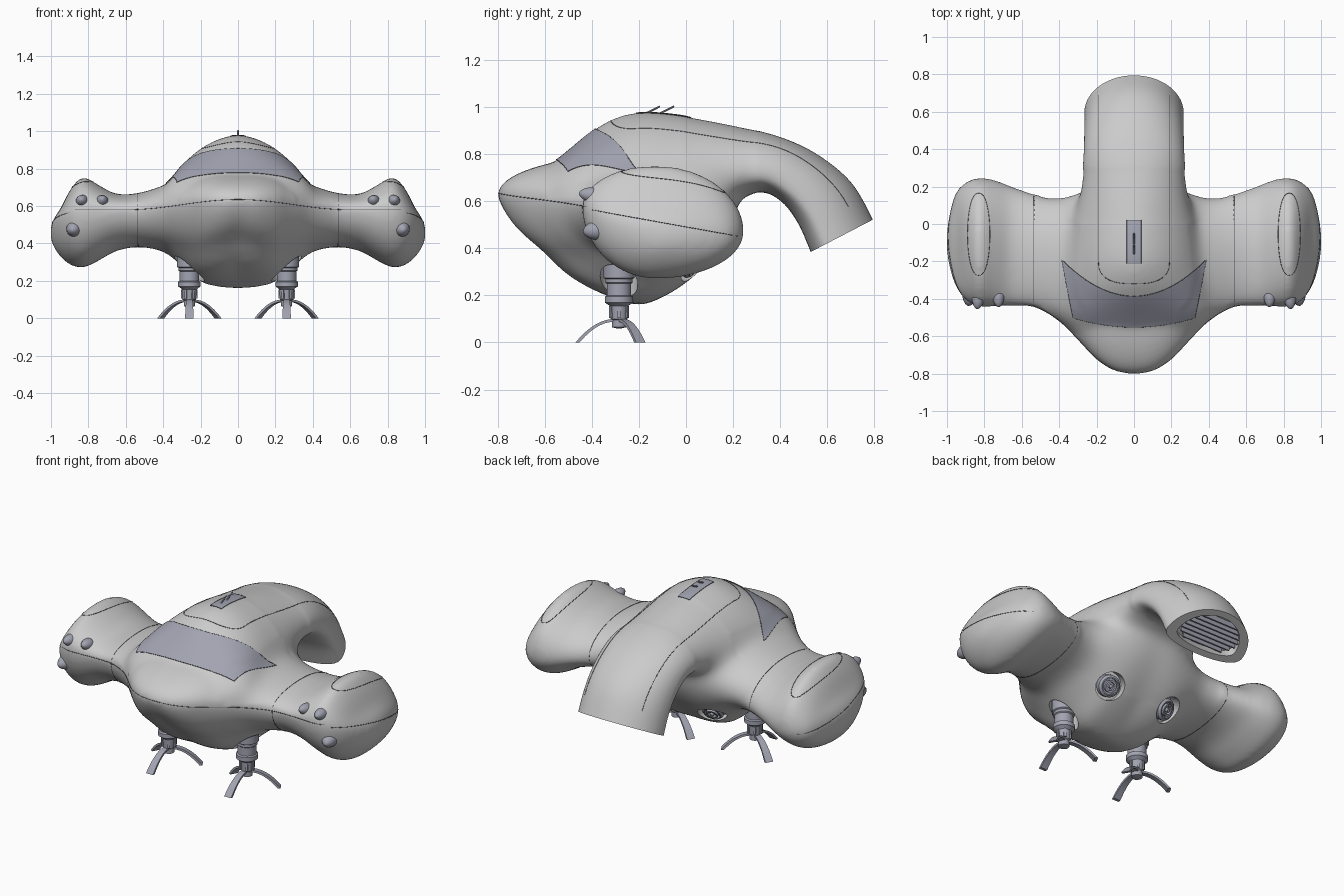
import bpy, bmesh
from math import sin, cos, pi, radians, exp
from mathutils import Vector, Matrix
from mathutils.bvhtree import BVHTree

if "Cube" in bpy.data.objects:
    bpy.data.objects.remove(bpy.data.objects["Cube"])


def material(name, rgb):
    m = bpy.data.materials.new(name)
    m.diffuse_color = (*rgb, 1)
    m.use_nodes = True
    m.node_tree.nodes["Principled BSDF"].inputs["Base Color"].default_value = m.diffuse_color
    return m


METAL = material("blue_grey", (0.36, 0.37, 0.44))
DARK = material("dark_grey", (0.12, 0.12, 0.14))


def finish(name, bm, mat=None, angle=35):
    bmesh.ops.recalc_face_normals(bm, faces=bm.faces[:])
    me = bpy.data.meshes.new(name)
    bm.to_mesh(me)
    bm.free()
    me.shade_smooth()
    me.set_sharp_from_angle(angle=radians(angle))
    if mat:
        me.materials.append(mat)
    ob = bpy.data.objects.new(name, me)
    bpy.context.collection.objects.link(ob)
    return ob


def bake(ob):
    dg = bpy.context.evaluated_depsgraph_get()
    bm = bmesh.new()
    bm.from_mesh(bpy.data.meshes.new_from_object(ob.evaluated_get(dg)))
    bpy.data.objects.remove(ob)
    return bm


def spline(rows, n):
    out = []
    for i in range(len(rows) - 1):
        a, b, c, d = rows[max(i - 1, 0)], rows[i], rows[i + 1], rows[min(i + 2, len(rows) - 1)]
        for k in range(n):
            t = k / n
            out.append([q + .5 * t * (r - p + t * (2 * p - 5 * q + 4 * r - s + t * (3 * (q - r) + s - p)))
                        for p, q, r, s in zip(a, b, c, d)])
    return out + [list(rows[-1])]


def power(v, p):
    return abs(v) ** (2 / p) * (1 if v >= 0 else -1)


def loft(bm, rings):
    rs = [[bm.verts.new(p) for p in r] for r in rings]
    n = len(rs[0])
    for a, b in zip(rs, rs[1:]):
        for i in range(n):
            bm.faces.new((a[i], a[(i + 1) % n], b[(i + 1) % n], b[i]))
    bm.faces.new(rs[0])
    bm.faces.new(rs[-1][::-1])


def lathe(bm, profile, mat=Matrix(), seg=28):
    loft(bm, [[mat @ Vector((r * cos(2 * pi * i / seg), r * sin(2 * pi * i / seg), z))
               for i in range(seg)] for r, z in profile])


# Hull and wing pods: x, front y, front z, mid y, top z, back y, back z, bottom z
WING = [(0, -.803, .63, -.2, .80, .22, .6, .158), (.1, -.788, .63, -.2, .80, .22, .6, .167),
        (.2, -.725, .63, -.2, .785, .2, .58, .195), (.3, -.62, .62, -.2, .745, .17, .55, .28),
        (.4, -.52, .61, -.19, .71, .14, .52, .355), (.53, -.445, .59, -.17, .67, .16, .5, .38),
        (.65, -.435, .585, -.15, .665, .2, .48, .36), (.75, -.44, .58, -.14, .715, .237, .47, .305),
        (.83, -.44, .58, -.13, .755, .247, .47, .270), (.895, -.41, .56, -.12, .69, .225, .46, .285),
        (.95, -.34, .54, -.1, .585, .17, .46, .33), (.987, -.23, .5, -.1, .53, .05, .46, .385),
        (1.003, -.12, .47, -.1, .48, -.07, .45, .43)]


def wing_ring(row, n=64):
    x, yf, zf, ym, zt, yb, zb, zl = row
    k = min(1, abs(x) / .45)
    pts = []
    for i in range(n):
        c, s = cos(2 * pi * i / n), sin(2 * pi * i / n)
        ye, ze = (yb, zb) if c > 0 else (yf, zf)
        p = 2 if s >= 0 else (1.5 if c > 0 else 1.4) * (1 - k) + 2 * k
        u, v = abs(power(c, p)), abs(power(s, p))
        y, z = ym + (ye - ym) * u, ze + ((zt if s >= 0 else zl) - ze) * v
        if s < 0 and c < 0:  # slight chin hollow under the nose
            z += (1 - k * k) * .025 * exp(-((y - yf - .17) / .08) ** 2)
        pts.append((x, y, z))
    return pts


half = spline(WING, 5)
rows = [[-r[0]] + r[1:] for r in half[:0:-1]] + half
bm = bmesh.new()
loft(bm, [wing_ring(r) for r in rows])

# Canopy ridge and hooked tail: top y, top z, bottom y, bottom z, half width, roundness
TAIL = [(-.64, .70, -.58, .56, .30, 1.8), (-.5, .815, -.47, .5, .40, 1.8), (-.38, .912, -.38, .4, .405, 1.65),
        (-.28, .962, -.28, .34, .39, 1.65), (-.17, .98, -.15, .34, .365, 1.7), (0, .963, 0, .4, .335, 1.75),
        (.2, .925, .15, .56, .29, 1.9), (.4, .875, .3, .64, .275, 2.1), (.56, .80, .40, .605, .27, 2.1),
        (.705, .68, .475, .51, .267, 2), (.797, .52, .53, .385, .267, 2), (.84, .42, .572, .28, .267, 2)]
rings = []
for ty, tz, by, bz, w, p in spline(TAIL, 6):
    t, b = Vector((0, ty, tz)), Vector((0, by, bz))
    mid = b + (t - b) * (.5 - .26 * min(1, max(0, ty / .55)))  # widest line sinks towards the tail tip
    ring = []
    for i in range(64):
        c, s = cos(2 * pi * i / 64), sin(2 * pi * i / 64)
        q = p if s >= 0 else 2.2
        ring.append(mid + ((t if s >= 0 else b) - mid) * abs(power(s, q)) + Vector((w * power(c, q), 0, 0)))
    rings.append(ring)
loft(bm, rings)

# Fuse both shells and soften the joints
hull = finish("hull", bm)
mod = hull.modifiers.new("fuse", "REMESH")
mod.mode, mod.voxel_size = "VOXEL", .014
bm = bake(hull)
for count, test in ((12, lambda v: True), (40, lambda v: abs(v.x) < .5 and 0 < v.y < .3 and v.z > .3),
                    (40, lambda v: .25 < abs(v.x) < .5 and -.6 < v.y <= 0 and .62 < v.z < .8)):
    for i in range(count):
        bmesh.ops.smooth_vert(bm, verts=[v for v in bm.verts if test(v.co)], factor=.5,
                              use_axis_x=True, use_axis_y=True, use_axis_z=True)

# Flat tail mouth with a recessed vent
end, out = Vector((0, .66, .4525)), Vector((0, .135, -.26)).normalized()
along = Vector((0, .26, .135)).normalized()
cut = bmesh.ops.bisect_plane(bm, geom=bm.verts[:] + bm.edges[:] + bm.faces[:], plane_co=end, plane_no=out,
                             clear_outer=True)["geom_cut"]
edges = [e for e in cut if isinstance(e, bmesh.types.BMEdge)]
for scale, depth in ((.76, 0), (1, .05)):
    new = bmesh.ops.extrude_edge_only(bm, edges=edges)["geom"]
    for v in [g for g in new if isinstance(g, bmesh.types.BMVert)]:
        v.co = end + (v.co - end) * scale - out * depth
    edges = [g for g in new if isinstance(g, bmesh.types.BMEdge) and g.is_boundary]
bmesh.ops.contextual_create(bm, geom=edges)
bmesh.ops.recalc_face_normals(bm, faces=bm.faces[:])
tree = BVHTree.FromBMesh(bm)
hull = finish("hull", bm)


def hit(origin, direction, lift=0):
    p, n, _, _ = tree.ray_cast(Vector(origin), Vector(direction).normalized())
    if p is None:
        return None
    if n.dot(Vector(direction)) > 0:
        n = -n
    return p + n * lift, n


def down(x, y, lift=0):
    return hit((x, y, 2), (0, 0, -1), lift)[0]


# Sockets for legs and belly nozzles
nozzles = []
bm = bmesh.new()
for s in (1, -1):
    p, n = hit((s * .205, .05, -1), (0, 0, 1))
    aim = (n + Vector((0, .4, 0))).to_track_quat("Z", "Y").to_matrix().to_4x4()
    nozzles.append(Matrix.Translation(p) @ aim)
    lathe(bm, [(.08, -.06), (.08, .12)], nozzles[-1])
    lathe(bm, [(.08, .1), (.08, .37)], Matrix.Translation((s * .26, -.285, 0)))
cutter = finish("socket_cutter", bm)
cutter.hide_render = True
mod = hull.modifiers.new("sockets", "BOOLEAN")
mod.operation, mod.object, mod.solver = "DIFFERENCE", cutter, "EXACT"
hull = finish("hull", bake(hull))
bpy.data.objects.remove(cutter)

bm = bmesh.new()
for m in nozzles:
    lathe(bm, [(.062, -.08), (.062, -.022), (.05, -.01), (.044, -.01), (.044, -.03), (.034, -.03),
               (.034, -.005), (.024, -.005), (.022, -.02), (.012, -.02), (.01, 0), (.002, .002)], m)
finish("belly_nozzles", bm, METAL)

# Vent slats
bm = bmesh.new()
for i in range(-3, 4):
    w = .39 * (1 - (i / 4.2) ** 2) ** .5
    rot = Matrix((Vector((1, 0, 0)), along, out)).transposed().to_4x4()
    bmesh.ops.create_cube(bm, size=1, matrix=Matrix.Translation(end + along * i * .027 - out * .025) @ rot
                          @ Matrix.Rotation(.5, 4, "X") @ Matrix.Diagonal((w, .009, .03, 1)))
finish("tail_vent_slats", bm, METAL)


# Skin patches: windscreen and dorsal plate
def patch(name, f, nu, nv):
    bm = bmesh.new()
    g = [[bm.verts.new(down(*f(2 * i / nu - 1, j / nv), .004)) for j in range(nv + 1)] for i in range(nu + 1)]
    for i in range(nu):
        for j in range(nv):
            bm.faces.new((g[i][j], g[i + 1][j], g[i + 1][j + 1], g[i][j + 1]))
    return finish(name, bm, METAL)


def screen(u, v):
    return ((.325 + .06 * v) * u, (-.55 + .05 * u * u) * (1 - v) + (-.385 + .195 * u * u) * v)


def plate(u, v):
    return (.037 * u, -.21 + .23 * v)


patch("windscreen", screen, 48, 20)
patch("dorsal_plate", plate, 4, 12)


# Panel seams lying on the skin
def seam(name, pts, closed=False):
    cu = bpy.data.curves.new(name, "CURVE")
    cu.dimensions, cu.bevel_depth, cu.bevel_resolution = "3D", .0018, 1
    sp = cu.splines.new("POLY")
    sp.points.add(len(pts) - 1)
    for q, p in zip(sp.points, pts):
        q.co = (*p, 1)
    sp.use_cyclic_u = closed
    cu.materials.append(DARK)
    bpy.context.collection.objects.link(bpy.data.objects.new(name, cu))


def border(f, n=24):
    k = [i / n for i in range(n)]
    uv = [(2 * t - 1, 0) for t in k] + [(1, t) for t in k] + [(1 - 2 * t, 1) for t in k] + [(-1, 1 - t) for t in k]
    return [down(*f(u, v), .003) for u, v in uv]


seam("windscreen_frame", border(screen), True)
seam("dorsal_plate_frame", border(plate), True)
arc = [(-.19 * power(cos(pi * i / 30), 2.6), -.2 - .12 * power(sin(pi * i / 30), 2.6)) for i in range(31)]
side = [.69 - .89 * i / 40 for i in range(40)]
seam("tail_panel_seam", [down(x, y) for x, y in [(-.19, y) for y in side] + arc + [(.19, y) for y in side[::-1]]])
front = [hit((x, -2, .635 - .055 * sin(min(1, abs(x) / .6) * pi / 2) ** 2), (0, 1, 0))
         for x in [i * .03 for i in range(-29, 30)]]
seam("front_seam", [h[0] for h in front if h])
turn = [2 * pi * i / 64 for i in range(64)]
for s in (1, -1):
    seam("wing_seam", [hit((s * .535, -.15 + cos(a), .52 + sin(a)), (0, -cos(a), -sin(a)))[0] for a in turn], True)
    seam("pod_panel_seam", [down(s * (.83 + .06 * power(cos(a), 2.4)), -.055 + .22 * sin(a)) for a in turn], True)
    flank = [hit((s * 2, y, .51 - .18 * (y + .1)), (-s, 0, 0)) for y in [-.4 + .031 * i for i in range(21)]]
    seam("pod_side_seam", [h[0] for h in flank if h])

# Pod lamps
bm = bmesh.new()
for s in (1, -1):
    for x, z, r in ((.725, .63, .034), (.835, .63, .034), (.88, .475, .042)):
        h = hit((s * x, -2, z), (0, 1, 0))
        aim = (h[1] + Vector((0, -2, 0))).to_track_quat("Z", "Y").to_matrix().to_4x4()
        lathe(bm, [(r * .8, -.06), (r, -.035), (r, -.02), (r * .9, -.004), (r * .7, .014), (r * .4, .029),
                   (r * .08, .036)], Matrix.Translation(h[0]) @ aim)
finish("pod_lamps", bm, METAL)

# Dorsal antennas
bm = bmesh.new()
for y in (-.175, -.115):
    lathe(bm, [(.005, -.01), (.004, .072)], Matrix.Translation((0, y, .972)) @ Matrix.Rotation(-1.1, 4, "X"), 8)
finish("antennas", bm, METAL)

# Legs with three-toed feet
for s in (1, -1):
    base = Matrix.Translation((s * .26, -.285, 0))
    bm = bmesh.new()
    lathe(bm, [(.058, .42), (.058, .345), (.066, .34), (.066, .275), (.058, .27), (.058, .255), (.052, .25),
               (.052, .20), (.06, .195), (.06, .17), (.045, .16), (.04, .155), (.036, .10), (.03, .095),
               (.03, .065), (.01, .06)], base)
    for k in range(6):
        bmesh.ops.create_cube(bm, size=1, matrix=base @ Matrix.Rotation(k * pi / 3, 4, "Z")
                              @ Matrix.Translation((.038, 0, .13)) @ Matrix.Diagonal((.012, .014, .05, 1)))
    finish("leg", bm, METAL)
    bm = bmesh.new()
    for k in range(3):
        m = base @ Matrix.Rotation(-pi / 2 + k * 2 * pi / 3, 4, "Z")
        toe = []
        for i in range(13):
            t = i / 12
            w, o, q = .015 + .008 * t, (.02 + .165 * t, .1 * (1 - t ** 2)), (.02 + .148 * t, .088 * (1 - t ** 2))
            toe.append([m @ Vector((r, y, z)) for (r, z), y in ((o, -w), (o, w), (q, w), (q, -w))])
        loft(bm, toe)
    finish("foot_claws", bm, METAL)
